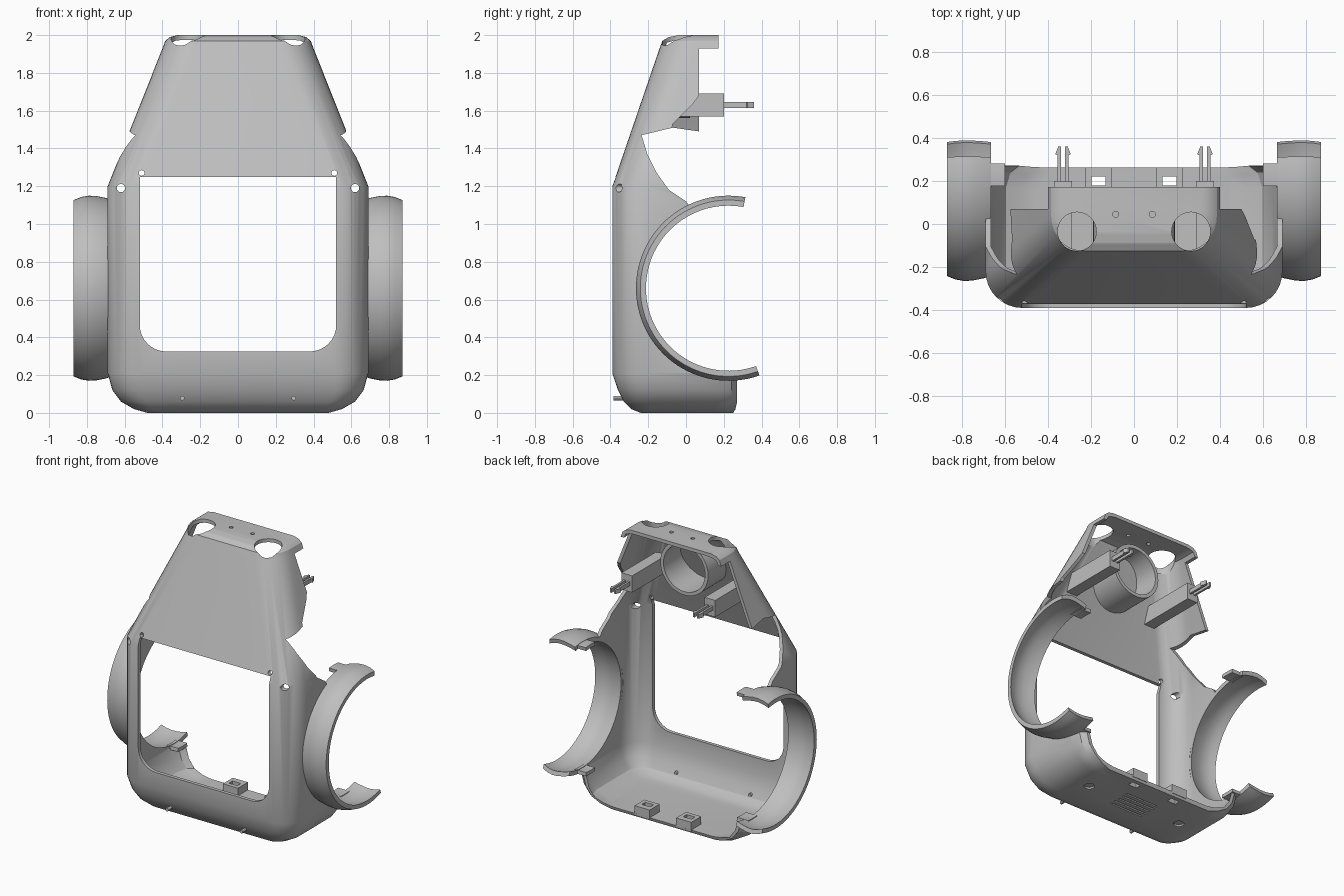
import bpy, bmesh
from math import sin, cos, pi, radians

if "Cube" in bpy.data.objects:
    bpy.data.objects.remove(bpy.data.objects["Cube"])

grey = bpy.data.materials.new("plain grey plastic")
grey.use_nodes = True
COLOR = (0.52, 0.52, 0.52, 1)
grey.diffuse_color = COLOR
grey.node_tree.nodes["Principled BSDF"].inputs["Base Color"].default_value = COLOR

WALL = 0.025


def skin(name, rings, closed=False):
    """Solid made by joining equal point loops; capped at both ends."""
    bm = bmesh.new()
    loops = [[bm.verts.new(p) for p in ring] for ring in rings]
    n = len(loops[0])
    for a, b in zip(loops, loops[1:]):
        for i in range(n):
            j = (i + 1) % n
            bm.faces.new((a[i], a[j], b[j], b[i]))
    bm.faces.new(loops[0])
    bm.faces.new(loops[-1])
    bmesh.ops.recalc_face_normals(bm, faces=bm.faces)
    mesh = bpy.data.meshes.new(name)
    bm.to_mesh(mesh)
    bm.free()
    ob = bpy.data.objects.new(name, mesh)
    bpy.context.collection.objects.link(ob)
    return ob


def prism(name, pts, axis, lo, hi):
    """Outline extruded along one axis."""
    place = {"x": lambda p, t: (t, p[0], p[1]),
             "y": lambda p, t: (p[0], t, p[1]),
             "z": lambda p, t: (p[0], p[1], t)}[axis]
    return skin(name, [[place(p, t) for p in pts] for t in (lo, hi)])


def box(name, x0, x1, y0, y1, z0, z1):
    return prism(name, [(x0, y0), (x1, y0), (x1, y1), (x0, y1)], "z", z0, z1)


def arc(cx, cy, r, a0, a1, n):
    return [(cx + r * cos(radians(a0 + (a1 - a0) * i / n)),
             cy + r * sin(radians(a0 + (a1 - a0) * i / n))) for i in range(n + 1)]


def circle(cx, cy, r, n=24):
    return arc(cx, cy, r, 0, 360, n)[:-1]


def cut(target, cutter):
    cutter.hide_render = True
    mod = target.modifiers.new("cut", "BOOLEAN")
    mod.operation = "DIFFERENCE"
    mod.solver = "EXACT"
    mod.object = cutter
    bpy.context.view_layer.objects.active = target
    bpy.ops.object.modifier_apply(modifier=mod.name)
    bpy.data.objects.remove(cutter)


def finish(ob, angle=30):
    ob.data.materials.clear()
    ob.data.materials.append(grey)
    for f in ob.data.polygons:
        f.material_index = 0
    bpy.ops.object.select_all(action="DESELECT")
    ob.select_set(True)
    bpy.context.view_layer.objects.active = ob
    bpy.ops.object.shade_smooth_by_angle(angle=radians(angle))


# Body shell: height, half width, front, back, corner radius, rear pinch
SECTIONS = [
    (0.00, 0.48, -0.24, 0.25, 0.08, 0.06), (0.02, 0.55, -0.29, 0.26, 0.10, 0.06),
    (0.06, 0.62, -0.33, 0.27, 0.13, 0.06), (0.12, 0.665, -0.36, 0.27, 0.15, 0.06),
    (0.21, 0.69, -0.39, 0.27, 0.17, 0.06), (1.20, 0.69, -0.39, 0.27, 0.17, 0.06),
    (1.93, 0.40, -0.14, 0.17, 0.17, 0.0), (1.97, 0.385, -0.125, 0.17, 0.16, 0.0),
    (1.99, 0.36, -0.09, 0.17, 0.13, 0.0), (2.00, 0.32, -0.04, 0.17, 0.10, 0.0)]


def body(name, t, rear):
    rings = []
    for z, w, f, b, r, e in SECTIONS:
        w, f, r = w - t, f + t, r - t * 0.6
        z = min(max(z, t + z * 0.5), 2 - t - (2 - z) * 0.5)
        half = arc(w - r, f + r, r, -90, 0, 8)
        half += [(w, b - 0.1), (w - e * 0.35, b - 0.03), (w - e, b), (w - e, b + rear)]
        ring = half + [(-x, y) for x, y in reversed(half)]
        rings.append([(x, y, z) for x, y in ring])
    return skin(name, rings)


def front_y(z):
    """Slanted front panel of the head."""
    return -0.39 + (z - 1.2) * 0.342


shell = body("body_shell", 0, 0.001)
cut(shell, body("hollow", WALL, 0.2))

# Wheel arches, neck notches and open back of the head
CY, CZ = 0.225, 0.66
cut(shell, prism("arch_cut", circle(CY, CZ, 0.455, 64), "x", -1, 1))
cut(shell, prism("neck_cut", [
    (0.6, 1.09), (0.03, 1.08), (0.0, 1.12), (-0.09, 1.18), (-0.155, 1.27),
    (-0.205, 1.37), (-0.235, 1.47), (-0.07, 1.51), (0.07, 1.49), (0.6, 1.49)],
    "x", -1, 1))
cut(shell, box("back_cut", -1, 1, 0.07, 0.6, 1.48, 1.93))
cut(shell, prism("side_cut", [(-0.08, 1.48), (-0.07, 1.53), (0.0, 1.6), (0.04, 1.64),
                              (0.09, 1.71), (0.09, 1.48)], "x", 0.3, 1))

# Front window with rounded lower corners
window = [(0.52, 1.25), (-0.52, 1.25)]
window += arc(-0.38, 0.465, 0.14, 180, 270, 8) + arc(0.38, 0.465, 0.14, 270, 360, 8)
cut(shell, prism("window_cut", window, "y", -0.6, -0.3))

# Holes in head, front and floor
for s in (-1, 1):
    cut(shell, prism("eye_cut", circle(s * 0.265, -0.035, 0.09, 32), "z", 1.9, 2.2))
    cut(shell, prism("top_hole", circle(s * 0.085, 0.045, 0.014, 12), "z", 1.9, 2.2))
    cut(shell, prism("panel_hole", circle(s * 0.51, 1.27, 0.015, 12), "y", -0.6, -0.25))
    cut(shell, prism("corner_hole", circle(s * 0.62, 1.19, 0.022, 16), "y", -0.6, -0.2))
    cut(shell, box("latch_hole", s * 0.165 - 0.033, s * 0.165 + 0.033, 0.18, 0.22, -0.1, 0.1))
    cut(shell, prism("floor_recess", circle(s * 0.38, 0.0, 0.035, 20), "z", -0.1, 0.012))
for i in range(5):
    y = -0.08 + i * 0.04
    cut(shell, box("vent_slot", -0.13, 0.13, y - 0.006, y + 0.006, -0.1, 0.012))
finish(shell)


def band(name, s, profile, a0, a1, n):
    """Curved strip swept round the wheel centre; profile is (x, radius)."""
    rings = []
    for i in range(n + 1):
        a = radians(a0 + (a1 - a0) * i / n)
        rings.append([(s * x, CY + r * cos(a), CZ + r * sin(a)) for x, r in profile])
    return skin(name, rings)


CROWN = [(0.665, 0.467), (0.70, 0.478), (0.75, 0.488), (0.79, 0.49), (0.83, 0.483), (0.87, 0.467)]
FENDER = CROWN + [(x, r - 0.03) for x, r in reversed(CROWN)]
LIP = [(0.60, 0.465), (0.69, 0.465), (0.69, 0.44), (0.60, 0.44)]

for s, side in ((1, "left"), (-1, "right")):
    finish(band(side + "_wheel_fender", s, FENDER, 79.5, 289.5, 56), 35)
    finish(band(side + "_fender_upper_tab", s, LIP, 83, 96, 4))
    finish(band(side + "_fender_lower_tab", s, LIP, 264, 277, 4))

    # Mounting post with a split snap prong
    x = s * 0.33
    post = [(front_y(1.57) + 0.02, 1.57), (0.2, 1.57), (0.2, 1.69), (front_y(1.69) + 0.02, 1.69)]
    finish(prism(side + "_mounting_post", post, "x", x - 0.042, x + 0.042))
    for k, part in ((-1, "inner"), (1, "outer")):
        prong = [(x + k * 0.01, 0.19), (x + k * 0.025, 0.19), (x + k * 0.025, 0.32),
                 (x + k * 0.036, 0.325), (x + k * 0.022, 0.36), (x + k * 0.01, 0.36)]
        finish(prism(f"{side}_{part}_prong", prong, "z", 1.615, 1.645))

    # Floor latch block and front pin
    x = s * 0.165
    block = box(side + "_latch_block", x - 0.06, x + 0.06, 0.15, 0.262, 0.015, 0.08)
    cut(block, box("latch_hole", x - 0.033, x + 0.033, 0.18, 0.22, -0.1, 0.2))
    finish(block)
    finish(prism(side + "_front_pin", circle(s * 0.295, 0.078, 0.012, 12), "y", -0.385, -0.3))

# Sensor tube behind the head panel
tube = prism("sensor_tube", circle(0, 1.75, 0.19, 40), "y", -0.3, 0.02)
cut(tube, prism("tube_bore", circle(0, 1.75, 0.165, 40), "y", -0.5, 0.3))
for v in tube.data.vertices:
    if v.co.y < -0.1:
        v.co.y = front_y(v.co.z) + 0.015
finish(tube)
